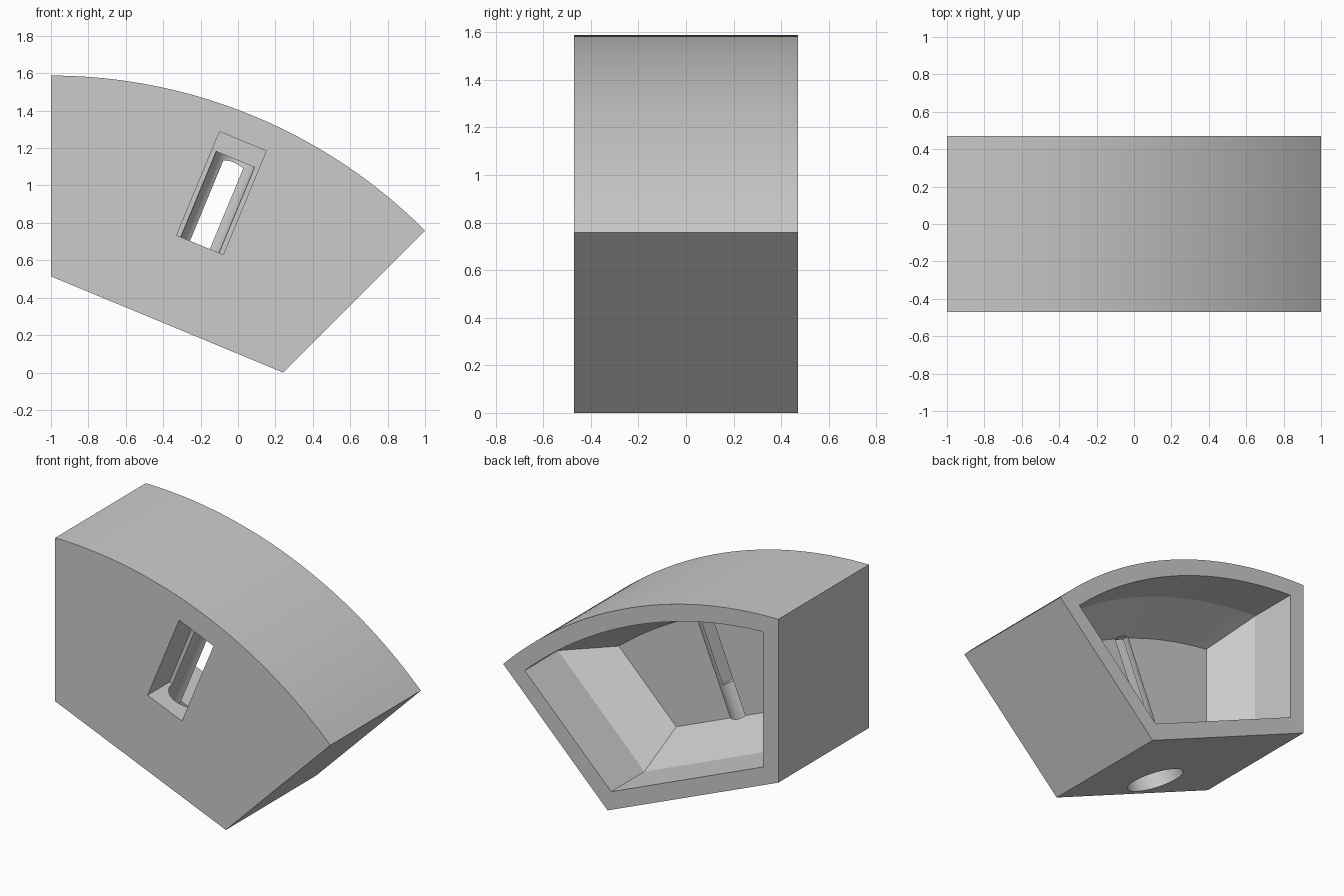
import bpy, bmesh, math
from mathutils import Matrix

if "Cube" in bpy.data.objects:
    bpy.data.objects.remove(bpy.data.objects["Cube"])

HALF = math.radians(22.5)       # half the angle of the ring segment
OUTER = math.sqrt(8)            # outer radius
INNER = 1.755 * math.cos(HALF)  # distance of the flat base from the ring centre
BORE_Y = -0.245
ARC_STEPS = 48

# Local frame: z runs outward along the middle radius, x along the ring
frame = Matrix.Translation((-1, 0, -1.241)) @ Matrix.Rotation(HALF, 4, 'Y')

grey = bpy.data.materials.new("plain grey")
grey.use_nodes = True
colour = (0.6, 0.6, 0.6, 1)
grey.diffuse_color = colour
grey.node_tree.nodes["Principled BSDF"].inputs["Base Color"].default_value = colour


def outline(inset):
    """Segment outline moved inward: flat base, two straight ends, arched top."""
    base = INNER + inset
    x = base * math.tan(HALF) - inset / math.cos(HALF)
    radius = OUTER - inset
    angle = HALF - math.asin(inset / radius)
    points = [(-x, base), (x, base)]
    for i in range(ARC_STEPS + 1):
        a = angle * (1 - 2 * i / ARC_STEPS)
        points.append((radius * math.sin(a), radius * math.cos(a)))
    return points


def add_object(name, bm):
    bmesh.ops.recalc_face_normals(bm, faces=bm.faces)
    mesh = bpy.data.meshes.new(name)
    bm.to_mesh(mesh)
    bm.free()
    mesh.materials.append(grey)
    obj = bpy.data.objects.new(name, mesh)
    obj.matrix_world = frame
    bpy.context.collection.objects.link(obj)
    return obj


def loft(name, sections):
    """Join segment outlines given as (y, inset) pairs."""
    bm = bmesh.new()
    rings = [[bm.verts.new((x, y, z)) for x, z in outline(inset)]
             for y, inset in sections]
    for a, b in zip(rings, rings[1:]):
        for i in range(len(a)):
            j = (i + 1) % len(a)
            bm.faces.new((a[i], a[j], b[j], b[i]))
    bm.faces.new(rings[0])
    bm.faces.new(rings[-1])
    return add_object(name, bm)


def bore(name, radius, low, high):
    bm = bmesh.new()
    place = Matrix.Translation((0, BORE_Y, INNER + (low + high) / 2))
    bmesh.ops.create_cone(bm, cap_ends=True, segments=64, radius1=radius,
                          radius2=radius, depth=high - low, matrix=place)
    return add_object(name, bm)


def box(name, x, y, z):
    bm = bmesh.new()
    size = [b - a for a, b in (x, y, z)]
    middle = [(a + b) / 2 for a, b in (x, y, z)]
    bmesh.ops.create_cube(bm, size=1, matrix=Matrix.Translation(middle)
                          @ Matrix.Diagonal((*size, 1)))
    return add_object(name, bm)


# Solid ring segment
body = loft("ring_segment_housing", [(-0.47, 0), (0.47, 0)])

cutters = [
    # Rear cavity: straight rim, then walls sloping to a smaller floor
    loft("rear_cavity", [(0.6, 0.11), (0.125, 0.11), (-0.15, 0.28)]),
    # Blind bore along the middle radius, with a wider mouth in the base
    bore("long_bore", 0.111, -0.1, 0.955),
    bore("bore_mouth", 0.185, -0.1, 0.15),
    # Front slot opening into the bore
    box("front_slot", (-0.135, 0.135), (-0.6, BORE_Y),
        (INNER + 0.46, INNER + 1.06)),
]
for cutter in cutters:
    cutter.hide_render = True
    cut = body.modifiers.new(cutter.name, 'BOOLEAN')
    cut.operation = 'DIFFERENCE'
    cut.solver = 'EXACT'
    cut.object = cutter

# Bake the cuts and drop the cutters
bpy.context.view_layer.update()
graph = bpy.context.evaluated_depsgraph_get()
result = bpy.data.meshes.new_from_object(body.evaluated_get(graph))
body.modifiers.clear()
body.data = result
for cutter in cutters:
    bpy.data.objects.remove(cutter)

bpy.ops.object.select_all(action='DESELECT')
body.select_set(True)
bpy.context.view_layer.objects.active = body
bpy.ops.object.shade_smooth_by_angle(angle=math.radians(20))
